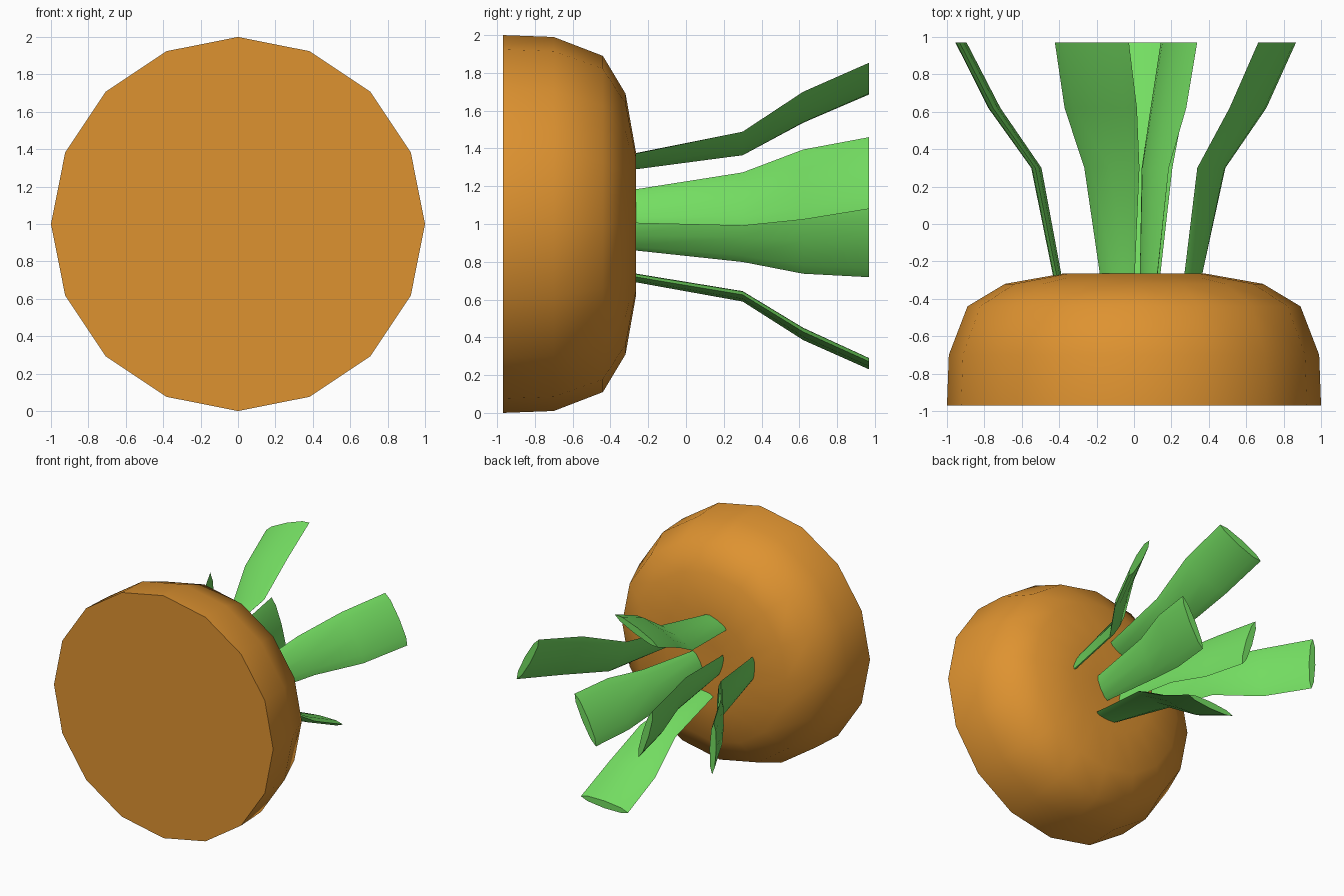
import bpy, bmesh, math
from mathutils import Vector

cube = bpy.data.objects.get("Cube")
if cube:
    bpy.data.objects.remove(cube, do_unlink=True)


def make_material(name, rgb):
    mat = bpy.data.materials.new(name)
    mat.use_nodes = True
    colour = (*rgb, 1)
    mat.diffuse_color = colour
    mat.node_tree.nodes["Principled BSDF"].inputs["Base Color"].default_value = colour
    return mat


def loft(name, rings, mat, angle):
    """Skin a list of equal-length point rings and cap both ends."""
    bm = bmesh.new()
    loops = [[bm.verts.new(point) for point in ring] for ring in rings]
    count = len(loops[0])
    for low, high in zip(loops, loops[1:]):
        for i in range(count):
            j = (i + 1) % count
            bm.faces.new((low[i], low[j], high[j], high[i]))
    bm.faces.new(loops[0])
    bm.faces.new(loops[-1])
    bmesh.ops.recalc_face_normals(bm, faces=bm.faces)
    mesh = bpy.data.meshes.new(name)
    bm.to_mesh(mesh)
    bm.free()
    mesh.materials.append(mat)
    obj = bpy.data.objects.new(name, mesh)
    bpy.context.collection.objects.link(obj)
    bpy.ops.object.select_all(action="DESELECT")
    obj.select_set(True)
    bpy.context.view_layer.objects.active = obj
    bpy.ops.object.shade_smooth_by_angle(angle=math.radians(angle))
    return obj


def ellipse(centre, y, half_width, half_depth, turn, sides):
    """Ring of points in a plane of constant y, turned about the y axis."""
    along = Vector((math.cos(turn), 0, math.sin(turn)))
    across = Vector((-math.sin(turn), 0, math.cos(turn)))
    origin = Vector((centre[0], y, centre[1]))
    steps = [math.tau * i / sides for i in range(sides)]
    return [origin + along * half_width * math.cos(a)
            + across * half_depth * math.sin(a) for a in steps]


orange = make_material("root orange", (0.73, 0.29, 0.03))
green = make_material("stem green", (0.175, 0.73, 0.122))

# Root slice: flat cut at the front, rounded shoulder and shallow crown behind
root_profile = [(-0.97, 1.0), (-0.7, 0.99), (-0.44, 0.89),
                (-0.32, 0.69), (-0.265, 0.38), (-0.27, 0.14)]
loft("root_slice",
     [ellipse((0, 1), y, r, r, 0, 16) for y, r in root_profile], orange, 50)

# Stems share one bend and taper: y, share of the way to the tip, width, thickness
stem_profile = [(-0.33, -0.03, 0.19, 0.045), (0.3, 0.21, 0.32, 0.055),
                (0.62, 0.65, 0.42, 0.065), (0.97, 1.0, 0.43, 0.06)]

# Base centre, tip centre (x, z) and turn in degrees
stems = {
    "stem_left": ((0.32, 1.095), (0.765, 1.27), -62),
    "stem_centre_left": ((0.08, 0.95), (0.24, 0.91), 63),
    "stem_bottom": ((0.04, 0.712), (0.065, 0.26), 3),
    "stem_right": ((-0.415, 1.03), (-0.925, 0.985), 92),
    "stem_top": ((-0.09, 1.335), (-0.225, 1.77), 23),
    "stem_centre_right": ((-0.12, 0.98), (-0.31, 0.94), 107),
}
for name, (base, tip, turn) in stems.items():
    rings = []
    for y, share, width, thickness in stem_profile:
        centre = Vector(base).lerp(Vector(tip), share)
        rings.append(ellipse(centre, y, width / 2, thickness / 2,
                             math.radians(turn), 8))
    loft(name, rings, green, 60)
